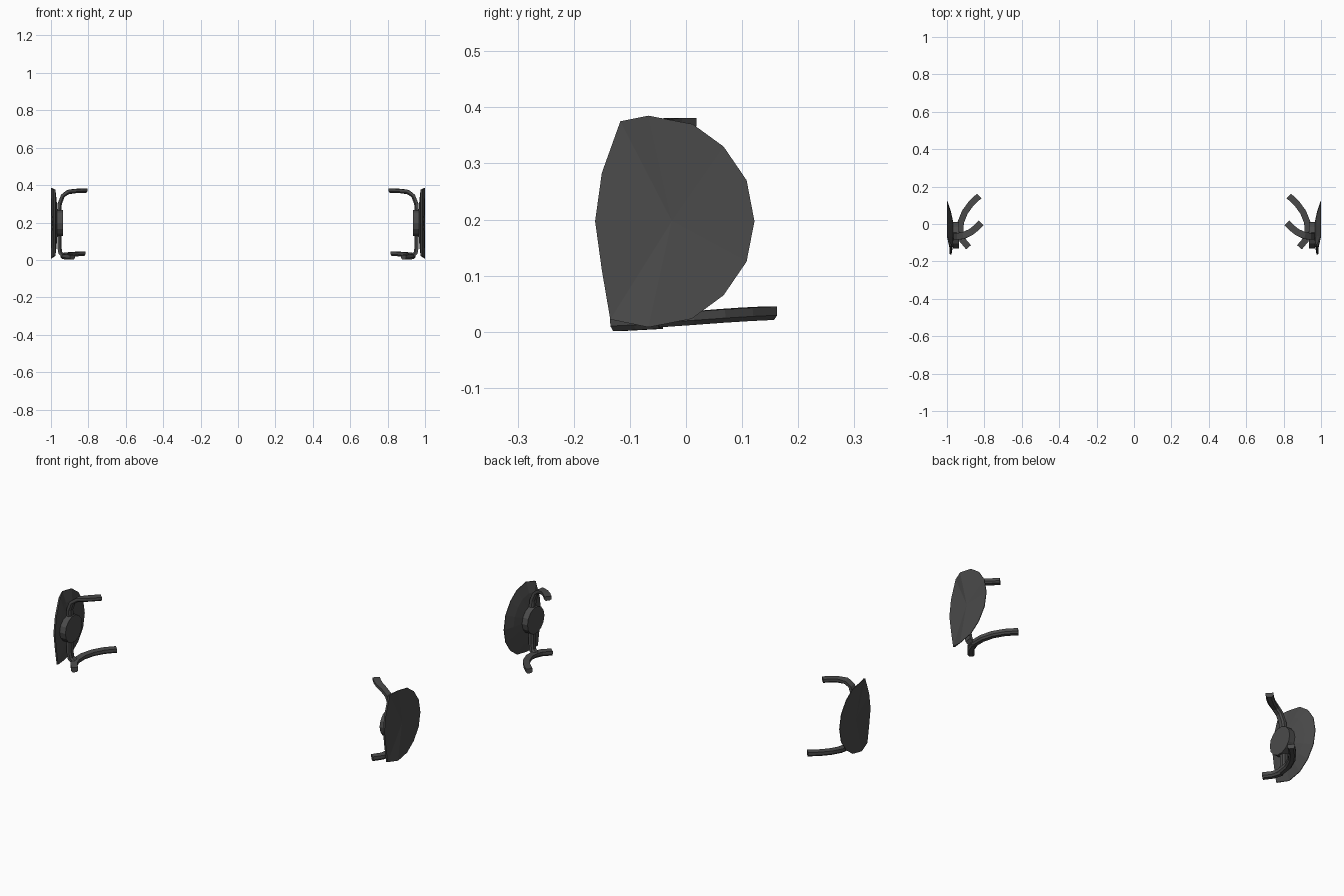
import bpy, bmesh, math
from mathutils import Vector

if "Cube" in bpy.data.objects:
    bpy.data.objects.remove(bpy.data.objects["Cube"])

CENTRE = Vector((0, -0.06, 0.197))


def finish(bm, name, mirror=True):
    """Turn a bmesh into an object mirrored to the other side."""
    bmesh.ops.recalc_face_normals(bm, faces=bm.faces)
    me = bpy.data.meshes.new(name)
    bm.to_mesh(me)
    bm.free()
    ob = bpy.data.objects.new(name, me)
    bpy.context.collection.objects.link(ob)
    mat = bpy.data.materials.get("dark_grey") or bpy.data.materials.new("dark_grey")
    mat.diffuse_color = (0.07, 0.07, 0.07, 1)
    mat.use_nodes = True
    mat.node_tree.nodes["Principled BSDF"].inputs["Base Color"].default_value = mat.diffuse_color
    me.materials.append(mat)
    m = ob.modifiers.new("other_side", 'MIRROR')
    m.use_mirror_merge = False
    return ob


def loft(name, rings):
    """Skin matching rings of points and cap both ends."""
    bm = bmesh.new()
    vs = [[bm.verts.new(p) for p in r] for r in rings]
    n = len(vs[0])
    for a, b in zip(vs, vs[1:]):
        for i in range(n):
            j = (i + 1) % n
            bm.faces.new((a[i], a[j], b[j], b[i]))
    for r in (vs[0], vs[-1]):
        c = bm.verts.new(sum((v.co for v in r), Vector()) / n)
        for i in range(n):
            bm.faces.new((r[i], r[(i + 1) % n], c))
    return finish(bm, name)


def bar(name, path, width, thick):
    """Sweep a chamfered section; path items are (point, outward normal)."""
    w, t = width / 2, thick / 2
    section = [(-w, t), (w, t), (w, -t * .3), (w * .55, -t), (-w * .55, -t), (-w, -t * .3)]
    rings = []
    pts = [Vector(p) for p, _ in path]
    for i, (p, up) in enumerate(path):
        tan = (pts[min(i + 1, len(pts) - 1)] - pts[max(i - 1, 0)]).normalized()
        side = tan.cross(Vector(up)).normalized()
        nrm = side.cross(tan)
        rings.append([pts[i] + side * a + nrm * b for a, b in section])
    return loft(name, rings)


# outer plate: flat outside with a bent front edge, domed inside
outline = [(-.117, .375), (-.067, .385), (.012, .370), (.067, .330), (.108, .270),
           (.122, .197), (.108, .125), (.067, .065), (.010, .023), (-.067, .008),
           (-.135, .022), (-.150, .110), (-.162, .197), (-.150, .283)]


def plate_ring(scale, x, front_x):
    return [Vector((front_x if y < -.11 else x,
                    CENTRE.y + (y - CENTRE.y) * scale,
                    CENTRE.z + (z - CENTRE.z) * scale)) for y, z in outline]


loft("outer_plate", [plate_ring(1, 1.0, .985), plate_ring(1, .997, .976),
                     plate_ring(.7, .979, .970), plate_ring(.4, .967, .966)])

# round hub on the inside of the plate
def hub_ring(r, x):
    return [Vector((x, CENTRE.y + r * math.cos(k * math.tau / 14),
                    CENTRE.z + r * math.sin(k * math.tau / 14))) for k in range(14)]


loft("hub", [hub_ring(.072, .969), hub_ring(.072, .935)])

# upper arm curving inwards and back
X, Z = (1, 0, 0), (0, 0, 1)
bar("upper_arm", [((.955, -.06, .24), X), ((.953, -.065, .30), X),
                  ((.937, -.066, .342), (1, 0, .6)), ((.910, -.062, .362), (.5, 0, 1)),
                  ((.872, -.043, .368), Z), ((.843, -.020, .370), Z),
                  ((.818, .006, .370), Z)], .036, .022)

# strut down from the hub
bar("lower_strut", [((.955, -.06, .16), X), ((.955, -.06, .07), X),
                    ((.950, -.058, .038), (1, 0, -.3)),
                    ((.932, -.055, .022), (.5, 0, -1))], .036, .022)

# long lower arm reaching back and inwards
bar("long_lower_arm", [((.922, -.075, .017), Z), ((.930, -.045, .020), Z),
                       ((.926, .010, .024), Z), ((.905, .062, .028), Z),
                       ((.872, .108, .031), Z), ((.828, .150, .033), Z)], .034, .024)

# short stub pointing forwards
bar("short_lower_stub", [((.932, -.045, .018), Z), ((.918, -.085, .016), Z),
                         ((.885, -.124, .014), Z)], .034, .026)
